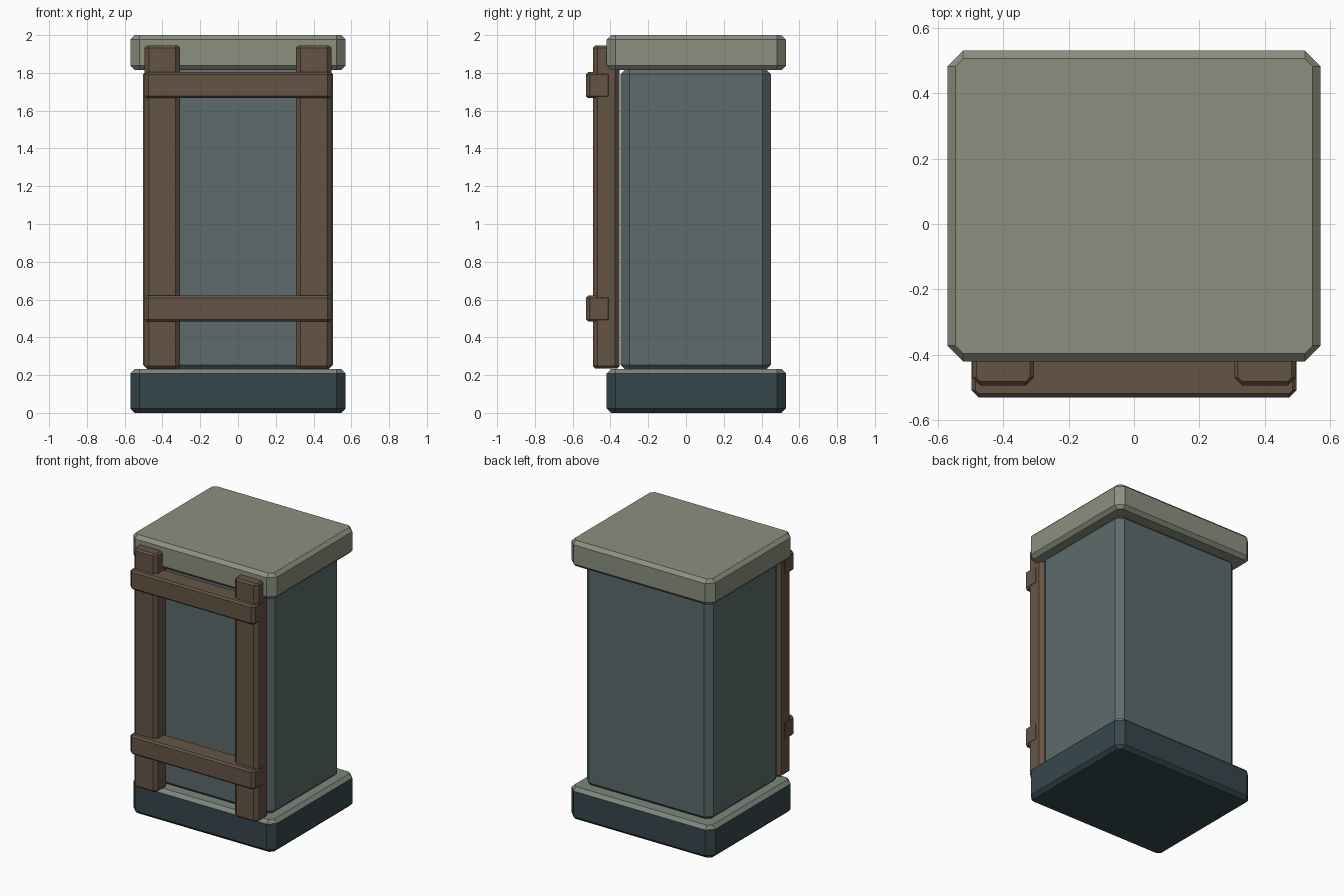
import bpy
import bmesh

if "Cube" in bpy.data.objects:
    bpy.data.objects.remove(bpy.data.objects["Cube"])


def material(name, rgb):
    m = bpy.data.materials.new(name)
    m.diffuse_color = (*rgb, 1)
    m.use_nodes = True
    m.node_tree.nodes["Principled BSDF"].inputs["Base Color"].default_value = m.diffuse_color
    return m


stone = material("pale_stone", (0.26, 0.28, 0.215))
slate = material("slate", (0.11, 0.147, 0.15))
dark = material("dark_slate", (0.037, 0.063, 0.073))
edge = material("light_edge", (0.20, 0.24, 0.20))
wood = material("wood", (0.13, 0.089, 0.06))


def block(name, xs, ys, zs, corner, rim, mat, top_mat=None):
    """Box with wide chamfers on upright edges and narrow ones on its rims."""
    cx, cy = sum(xs) / 2, sum(ys) / 2
    hx, hy = (xs[1] - xs[0]) / 2, (ys[1] - ys[0]) / 2
    bm = bmesh.new()
    rings = []
    for z, c in ((zs[0], rim), (zs[0] + rim, 0), (zs[1] - rim, 0), (zs[1], rim)):
        pts = []
        for sx, sy in ((1, 1), (-1, 1), (-1, -1), (1, -1)):
            pair = [(sx * (hx - c), sy * (hy - corner)),
                    (sx * (hx - corner), sy * (hy - c))]
            pts += pair if sx * sy > 0 else pair[::-1]
        rings.append([bm.verts.new((cx + x, cy + y, z)) for x, y in pts])
    bm.faces.new(rings[0][::-1])
    tops = [bm.faces.new(rings[3])]
    for i in range(3):
        for j in range(8):
            k = (j + 1) % 8
            f = bm.faces.new((rings[i][j], rings[i][k],
                              rings[i + 1][k], rings[i + 1][j]))
            if i == 2:
                tops.append(f)
    if top_mat:
        for f in tops:
            f.material_index = 1
    me = bpy.data.meshes.new(name)
    bm.to_mesh(me)
    bm.free()
    me.materials.append(mat)
    if top_mat:
        me.materials.append(top_mat)
    ob = bpy.data.objects.new(name, me)
    bpy.context.collection.objects.link(ob)
    return ob


# Plinth, body and cap
block("base", (-0.57, 0.57), (-0.42, 0.53), (0, 0.232), 0.048, 0.024, dark, edge)
block("body", (-0.503, 0.503), (-0.346, 0.45), (0.232, 1.815), 0.046, 0.022, slate)
block("cap", (-0.57, 0.57), (-0.42, 0.53), (1.815, 2.0), 0.048, 0.024, stone)

# Wooden frame on the front
for side, x in (("left", -0.4), ("right", 0.4)):
    block(side + "_post", (x - 0.094, x + 0.094), (-0.493, -0.353),
          (0.235, 1.945), 0.024, 0.012, wood)
for name, z in (("lower_rail", 0.483), ("upper_rail", 1.666)):
    block(name, (-0.496, 0.496), (-0.53, -0.39), (z, z + 0.138), 0.022, 0.012, wood)
